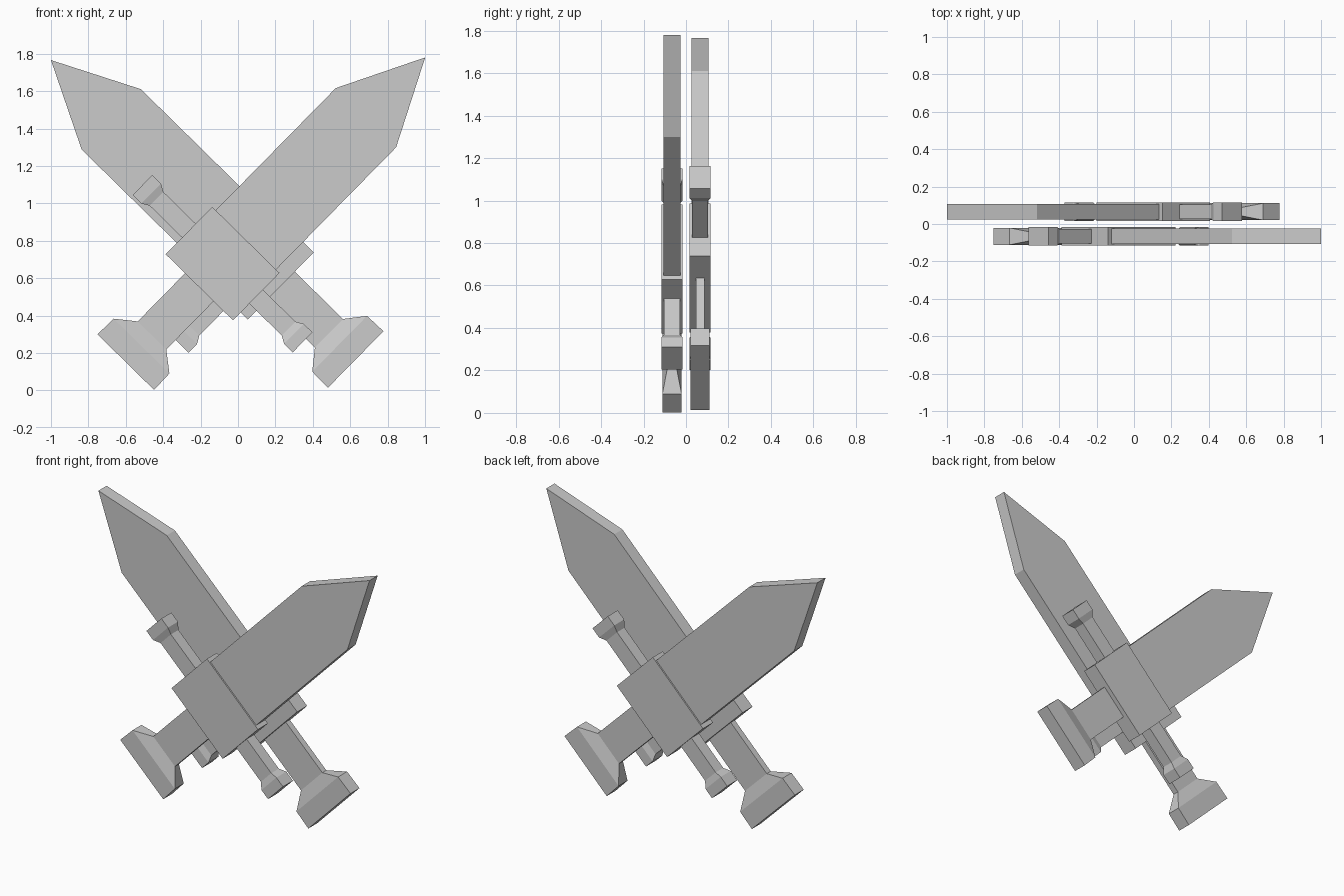
import bpy, bmesh
from math import radians
from mathutils import Matrix, Vector

if "Cube" in bpy.data.objects:
    bpy.data.objects.remove(bpy.data.objects["Cube"])


def loft(name, sections, place, axis="Z"):
    """Skin rectangular sections (position, half width, half thickness) along local Z or X."""
    bm = bmesh.new()
    rings = []
    for pos, w, t in sections:
        ring = []
        for sx, sy in ((-1, -1), (1, -1), (1, 1), (-1, 1)):
            co = (sx * w, sy * t, pos) if axis == "Z" else (pos, sy * t, GUARD + sx * w)
            ring.append(bm.verts.new(co))
        rings.append(ring)
    for a, b in zip(rings, rings[1:]):
        for i in range(4):
            j = (i + 1) % 4
            bm.faces.new((a[i], a[j], b[j], b[i]))
    bm.faces.new(rings[0])
    bm.faces.new(rings[-1])
    finish(bm, name, place)


def plate(name, outline, half, place):
    """Extrude a flat XZ outline symmetrically in Y."""
    bm = bmesh.new()
    face = bm.faces.new([bm.verts.new((x, -half, z)) for x, z in outline])
    new = bmesh.ops.extrude_face_region(bm, geom=[face])["geom"]
    bmesh.ops.translate(bm, vec=(0, 2 * half, 0),
                        verts=[v for v in new if isinstance(v, bmesh.types.BMVert)])
    finish(bm, name, place)


def finish(bm, name, place):
    bmesh.ops.recalc_face_normals(bm, faces=bm.faces)
    mesh = bpy.data.meshes.new(name)
    bm.to_mesh(mesh)
    bm.free()
    obj = bpy.data.objects.new(name, mesh)
    obj.matrix_world = place
    bpy.context.collection.objects.link(obj)


GUARD = 0.738  # height of the crossguard along the sword


def sword(label, origin, tilt):
    place = Matrix.Translation(Vector(origin)) @ Matrix.Rotation(radians(tilt), 4, "Y")
    # Blade with pointed tip
    w = 0.226
    plate(label + "_blade", [(-w, 0.90), (w, 0.90), (w, 1.832), (0, 2.284), (-w, 1.832)],
          0.041, place)
    # Flared pommel narrowing into a thin grip
    loft(label + "_grip", [(0, 0.212, 0.045), (0.12, 0.209, 0.045),
                           (0.20, 0.107, 0.02), (0.57, 0.107, 0.02)], place)
    # Guard block
    loft(label + "_guard_block", [(0.561, 0.252, 0.05), (0.916, 0.252, 0.05)], place)
    # Crossguard bar with a flared knob at each end
    arm = [(0.60, 0.075, 0.05), (0.535, 0.075, 0.05), (0.495, 0.052, 0.038)]
    loft(label + "_crossguard", [(-p, a, b) for p, a, b in arm] + arm[::-1], place, "X")


sword("front_sword", (-0.60, -0.066, 0.151), 44.5)
sword("back_sword", (0.629, 0.066, 0.165), -45.5)
